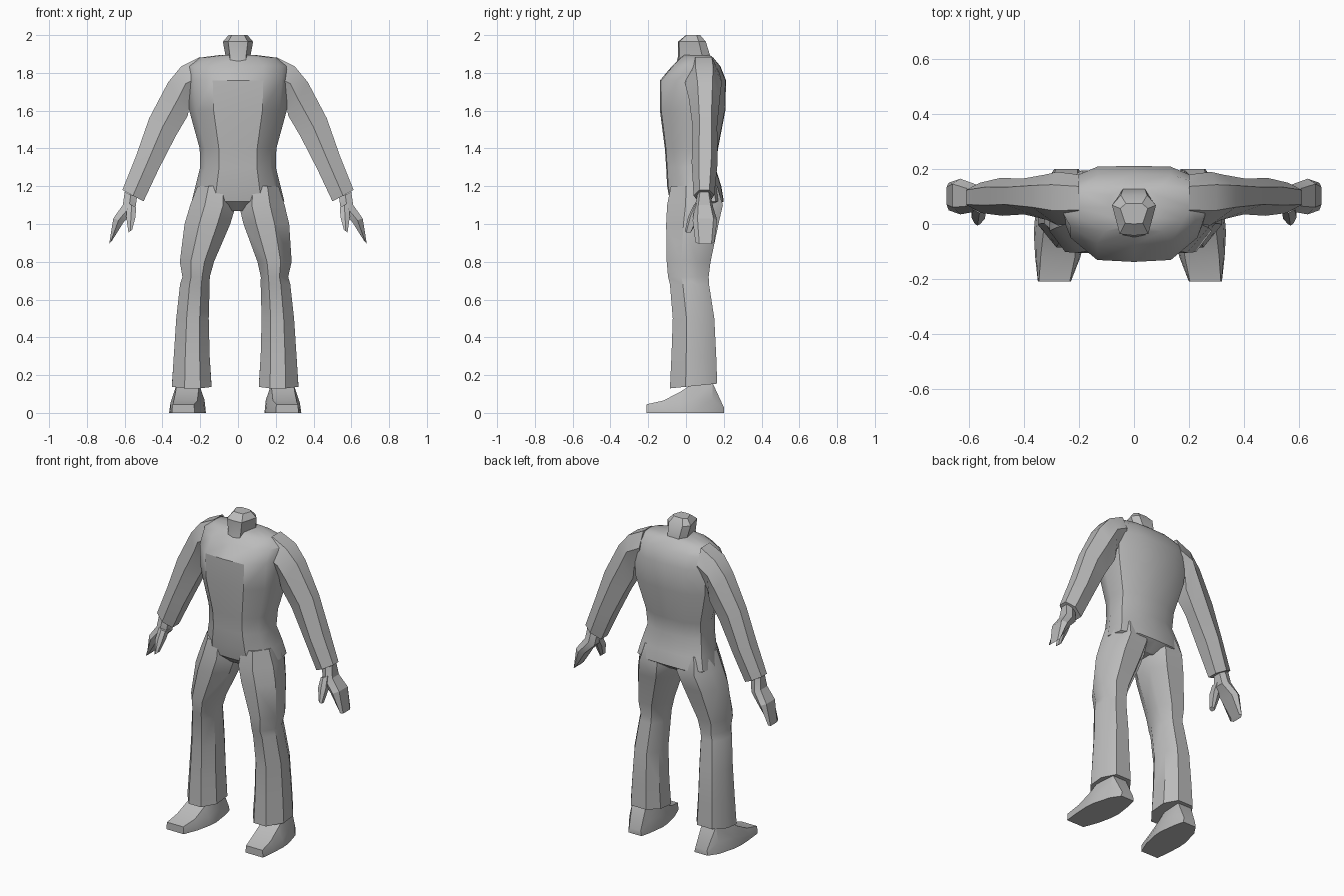
import bpy, bmesh, math

grey = bpy.data.materials.new("plain grey")
grey.diffuse_color = (0.5, 0.5, 0.5, 1)


def loft(name, rings, angle=35):
    """Skin a list of equal-length point rings and cap both ends."""
    bm = bmesh.new()
    vs = [[bm.verts.new(p) for p in r] for r in rings]
    n = len(rings[0])
    for a, b in zip(vs, vs[1:]):
        for i in range(n):
            j = (i + 1) % n
            bm.faces.new((a[i], a[j], b[j], b[i]))
    bm.faces.new(vs[0][::-1])
    bm.faces.new(vs[-1])
    bmesh.ops.recalc_face_normals(bm, faces=bm.faces)
    me = bpy.data.meshes.new(name)
    bm.to_mesh(me)
    bm.free()
    me.materials.append(grey)
    ob = bpy.data.objects.new(name, me)
    bpy.context.collection.objects.link(ob)
    bpy.ops.object.select_all(action='DESELECT')
    ob.select_set(True)
    bpy.context.view_layer.objects.active = ob
    bpy.ops.object.shade_smooth_by_angle(angle=math.radians(angle))
    return ob


def body_ring(z, hw, y0, y1, half):
    """Symmetric horizontal ring; half = (width share, depth share) from front to back."""
    right = [(u * hw, y0 + v * (y1 - y0), z) for u, v in half]
    return right + [(-x, y, z) for x, y, z in right[::-1] if x > 1e-6]


def limb_ring(s, ox, oz, ix, iz, y0, y1, shape, lean=0, tilt=0):
    """Ring across a limb between an outer and an inner point; s = side."""
    return [(s * (ix + u * (ox - ix)) + lean, y0 + v * (y1 - y0),
             iz + u * (oz - iz) + tilt * v) for u, v in shape]


# torso from crotch to shoulders
chest = [(0, 0), (.5, .02), (.86, .25), (1, .52), (.93, .85), (.5, .99), (0, 1)]
torso = [(1.07, .16, -.03, .13), (1.12, .245, -.085, .2), (1.2, .225, -.1, .187),
         (1.3, .2, -.105, .155), (1.4, .203, -.112, .17), (1.6, .258, -.138, .208),
         (1.76, .268, -.138, .212), (1.835, .268, -.075, .182),
         (1.88, .21, -.03, .145), (1.895, .09, -.01, .125)]
loft("torso", [body_ring(*r, chest) for r in torso])

# neck stump
neck = [(0, 0), (.65, .04), (1, .75), (.6, 1), (0, 1)]
loft("neck", [body_ring(*r, neck) for r in [
    (1.83, .06, -.055, .13), (1.89, .066, -.042, .128),
    (1.965, .08, -.042, .105), (2.0, .05, .0, .075)]], 25)

sleeve = [(1, .28), (1, .76), (.55, 1), (0, .8), (0, .22), (.5, 0)]
leg_shape = [(1, .33), (1, .7), (.75, 1), (.25, 1), (0, .72), (0, .3), (.28, 0), (.68, 0)]
palm = [(1, .2), (1, .85), (.5, 1), (0, .85), (0, .15), (.5, 0)]

arm = [(.20, 1.885, .20, 1.68, 0, .18), (.30, 1.835, .255, 1.65, -.005, .19),
       (.37, 1.75, .265, 1.575, .015, .18), (.47, 1.56, .33, 1.465, .035, .165),
       (.54, 1.36, .42, 1.29, .03, .168), (.612, 1.18, .5, 1.12, .04, .15)]
hand = [(.6, 1.17, .535, 1.14, .06, .13), (.61, 1.1, .545, 1.07, .045, .145),
        (.66, 1.03, .605, 1.01, .035, .165), (.682, .895, .668, .91, .05, .15)]
thumb = [(.585, 1.11, .54, 1.09, .04, .1), (.592, 1.04, .542, 1.04, .012, .07),
         (.58, .955, .56, .97, -.006, .03)]
# legs: z, inner x, outer x, front y, back y
leg = [(1.2, .03, .215, -.08, .165), (1.1, .008, .25, -.1, .195),
       (1.0, .035, .277, -.105, .172), (.8, .115, .296, -.102, .13),
       (.72, .135, .28, -.095, .12), (.68, .135, .292, -.085, .122),
       (.5, .14, .312, -.07, .15), (.3, .135, .325, -.077, .16),
       (.13, .125, .335, -.085, .165)]
# shoes: y, inner x, outer x, height, top inset
shoe = [(-.21, .215, .335, .045, .004), (-.12, .18, .345, .065, .02),
        (-.03, .16, .35, .112, .035), (.03, .155, .345, .15, .035),
        (.14, .17, .315, .16, .025), (.2, .185, .275, .03, .005)]

for side, s in (("right", 1), ("left", -1)):
    loft(side + "_sleeve", [limb_ring(s, *r, sleeve) for r in arm])
    loft(side + "_hand", [limb_ring(s, *r, palm) for r in hand], 25)
    loft(side + "_thumb", [limb_ring(s, *r, palm) for r in thumb], 25)
    loft(side + "_trouser_leg", [
        limb_ring(s, x1, z, x0, z, y0, y1, leg_shape, -.015 * min(1, 2 * (1.2 - z)),
                  .025 if z < .2 else 0) for z, x0, x1, y0, y1 in leg])
    loft(side + "_shoe", [
        [(s * x - .015, y, z) for x, z in (
            (x0, 0), (x1, 0), (x1 - i * .2, h * .45), (x1 - i, h),
            (x0 + i, h), (x0 + i * .2, h * .45))]
        for y, x0, x1, h, i in shoe], 25)
